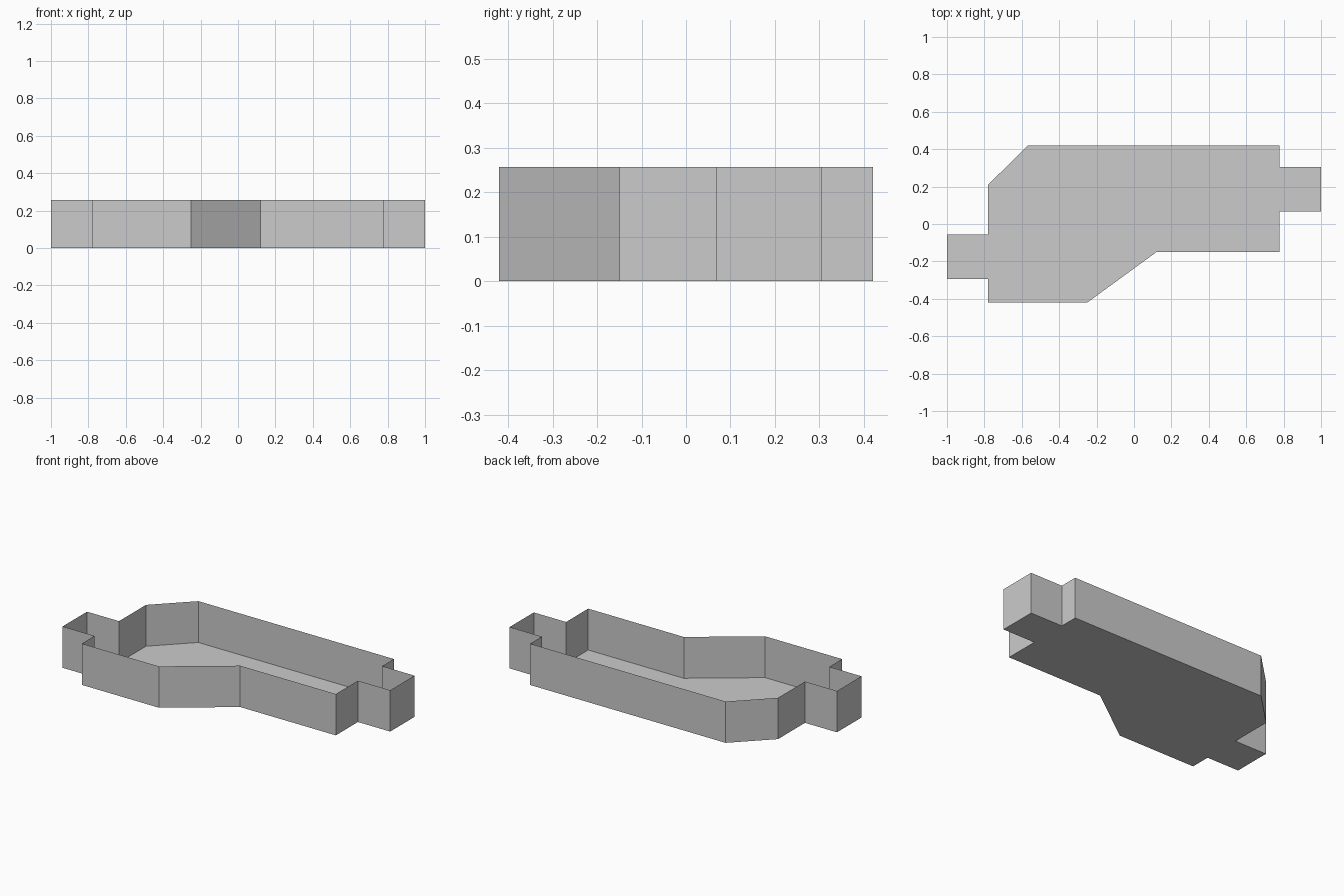
import bpy
import bmesh

cube = bpy.data.objects.get("Cube")
if cube:
    bpy.data.objects.remove(cube, do_unlink=True)

HEIGHT = 0.257

# One plain grey for the whole tray
grey = bpy.data.materials.new("light_grey")
grey.use_nodes = True
grey.diffuse_color = (0.6, 0.6, 0.6, 1)
bsdf = grey.node_tree.nodes["Principled BSDF"]
bsdf.inputs["Base Color"].default_value = grey.diffuse_color

# Plan outline, counter-clockwise from the front left corner of the plan
outline = [
    (-0.78, -0.42), (-0.25, -0.42), (0.12, -0.15), (0.778, -0.15),
    (0.778, 0.067), (1, 0.067), (1, 0.305), (0.778, 0.305),       # alcove at +x
    (0.778, 0.42), (-0.567, 0.42), (-0.78, 0.21),
    (-0.78, -0.055), (-1, -0.055), (-1, -0.295), (-0.78, -0.295),  # alcove at -x
]


def add_object(name, bm):
    mesh = bpy.data.meshes.new(name)
    bm.to_mesh(mesh)
    bm.free()
    mesh.materials.append(grey)
    obj = bpy.data.objects.new(name, mesh)
    bpy.context.collection.objects.link(obj)
    return obj


# Floor: the filled outline
bm = bmesh.new()
bm.faces.new([bm.verts.new((x, y, 0)) for x, y in outline])
add_object("floor", bm)

# Walls: thin sheets rising from every edge of the outline
bm = bmesh.new()
low = [bm.verts.new((x, y, 0)) for x, y in outline]
high = [bm.verts.new((x, y, HEIGHT)) for x, y in outline]
for i in range(len(outline)):
    j = (i + 1) % len(outline)
    bm.faces.new((low[i], low[j], high[j], high[i]))
add_object("perimeter_wall", bm)
